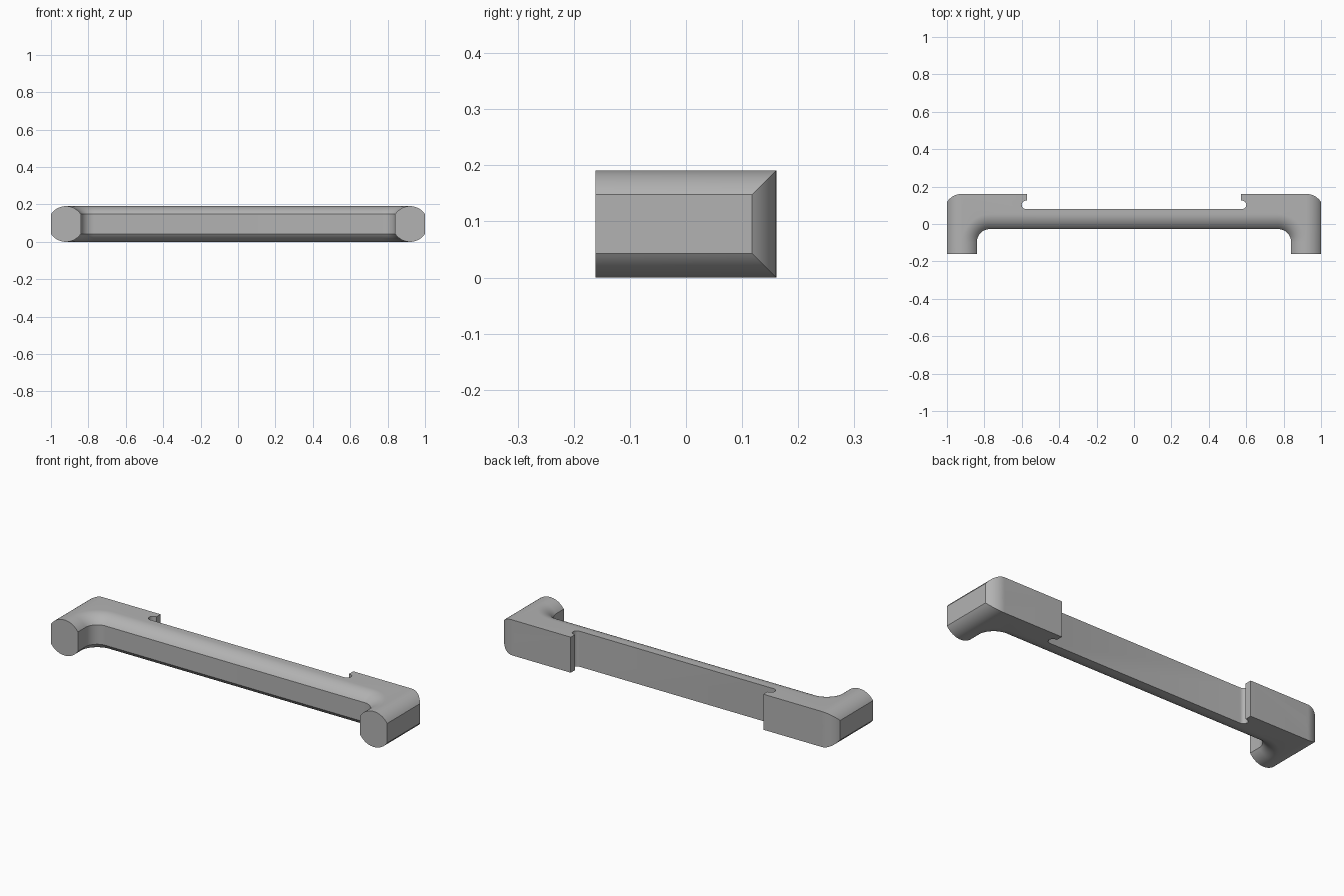
import bpy, bmesh, math
from mathutils import Vector

cube = bpy.data.objects.get("Cube")
if cube:
    bpy.data.objects.remove(cube)

R = 0.0955          # section radius, half the height
W = 0.08            # half width of a leg
LEG = 1 - W         # leg centre in x
TIP, BACK = -0.161, 0.161
BAR_FRONT, BAR_BACK = -0.027, 0.08
FILLET = 0.07
TRIM = math.asin(W / R)   # half angle of each rounded cap

metal = bpy.data.materials.new("light grey")
metal.use_nodes = True
grey = (0.45, 0.45, 0.45, 1)
metal.diffuse_color = grey
metal.node_tree.nodes["Principled BSDF"].inputs["Base Color"].default_value = grey


def arc(cx, cy, r, start, end, n):
    return [(cx + r * math.cos(start + (end - start) * i / n),
             cy + r * math.sin(start + (end - start) * i / n)) for i in range(n + 1)]


def make_object(name, bm):
    bmesh.ops.recalc_face_normals(bm, faces=bm.faces)
    mesh = bpy.data.meshes.new(name)
    bm.to_mesh(mesh)
    bm.free()
    mesh.materials.append(metal)
    obj = bpy.data.objects.new(name, mesh)
    bpy.context.collection.objects.link(obj)
    return obj


def mirrored(points):
    return points + [(-x, y) for x, y in reversed(points)]


# Inner edge in plan as (point, direction into the body), from right tip to left tip
cx, cy = 1 - 2 * W - FILLET, BAR_FRONT - FILLET
half = [(Vector((1 - 2 * W, TIP)), Vector((1, 0)))]
for x, y in arc(0, 0, 1, 0, math.pi / 2, 16):
    half.append((Vector((cx + FILLET * x, cy + FILLET * y)), Vector((x, y))))
path = half + [(Vector((-p.x, p.y)), Vector((-n.x, n.y))) for p, n in reversed(half)]

# Outer edge in plan with rounded corners and the undercut notches
outer = [(1, TIP)]
outer += arc(LEG, BACK - R, R, math.pi / 2 - TRIM, math.pi / 2, 12)
outer += [(0.573, BACK), (0.573, 0.125)]
outer += arc(0.578, 0.1025, 0.0225, math.pi / 2, -math.pi / 2, 10)
outer = mirrored(outer)

# Body: rounded front skin swept along the inner edge, flat top, bottom and back
bm = bmesh.new()
caps = arc(0, R, R, math.pi / 2, math.pi / 2 + TRIM, 12)
section = caps + [(a, 2 * R - z) for a, z in reversed(caps)]
rings = [[bm.verts.new((*(p + n * (W + a)), z)) for a, z in section] for p, n in path]
for r0, r1 in zip(rings, rings[1:]):
    for k in range(len(section) - 1):
        bm.faces.new((r0[k], r0[k + 1], r1[k + 1], r1[k]))
top = [bm.verts.new((x, y, 2 * R)) for x, y in outer]
bottom = [bm.verts.new((x, y, 0)) for x, y in outer]
for i in range(len(outer) - 1):
    bm.faces.new((top[i], top[i + 1], bottom[i + 1], bottom[i]))
bm.faces.new(top + [r[0] for r in reversed(rings)])
bm.faces.new(bottom + [r[-1] for r in reversed(rings)])
bm.faces.new(rings[0] + [bottom[0], top[0]])
bm.faces.new(rings[-1] + [bottom[-1], top[-1]])
body = make_object("handle_body", bm)

# Envelope that rounds the outer sides of both legs
bm = bmesh.new()
right = arc(LEG, R, R, math.pi / 2 - TRIM, math.pi / 2, 12)
right = [(x, 2 * R - z) for x, z in reversed(right)] + right
face = bm.faces.new([bm.verts.new((x, -0.3, z)) for x, z in mirrored(right)])
ext = bmesh.ops.extrude_face_region(bm, geom=[face])
bmesh.ops.translate(bm, vec=(0, 0.6, 0),
                    verts=[v for v in ext["geom"] if isinstance(v, bmesh.types.BMVert)])
cutters = [(make_object("side_envelope", bm), 'INTERSECT')]

# Screw holes along each leg
for side, sx in (("left", 1), ("right", -1)):
    bm = bmesh.new()
    bmesh.ops.create_cone(bm, cap_ends=True, segments=32, radius1=0.027,
                          radius2=0.027, depth=0.6)
    for v in bm.verts:
        v.co = (v.co.x + sx * LEG, v.co.z, v.co.y + R)
    cutters.append((make_object(side + "_hole_cutter", bm), 'DIFFERENCE'))

bpy.context.view_layer.objects.active = body
for obj in bpy.context.selected_objects:
    obj.select_set(False)
body.select_set(True)
for cutter, operation in cutters:
    mod = body.modifiers.new(cutter.name, 'BOOLEAN')
    mod.operation = operation
    mod.solver = 'EXACT'
    mod.object = cutter
    bpy.ops.object.modifier_apply(modifier=mod.name)
for cutter, _ in cutters:
    bpy.data.objects.remove(cutter)
bpy.ops.object.shade_smooth_by_angle(angle=math.radians(28))
